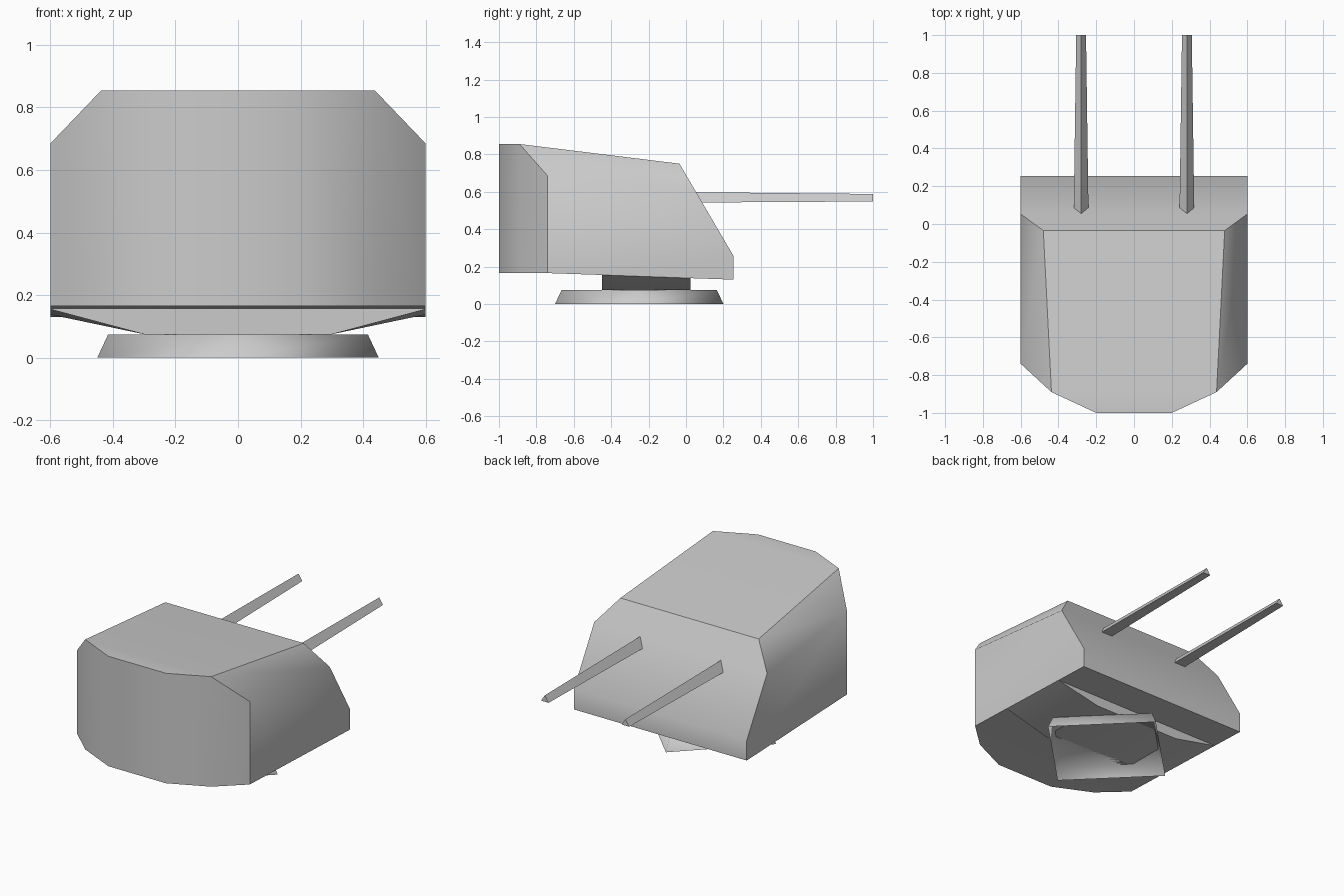
import bpy, bmesh, math
from mathutils import Vector

if "Cube" in bpy.data.objects:
    bpy.data.objects.remove(bpy.data.objects["Cube"])


def make(name, verts, faces, angle=None):
    me = bpy.data.meshes.new(name)
    me.from_pydata(verts, [], faces)
    bm = bmesh.new()
    bm.from_mesh(me)
    bmesh.ops.recalc_face_normals(bm, faces=bm.faces)
    bm.to_mesh(me)
    bm.free()
    ob = bpy.data.objects.new(name, me)
    bpy.context.collection.objects.link(ob)
    if angle:
        bpy.ops.object.select_all(action='DESELECT')
        ob.select_set(True)
        bpy.context.view_layer.objects.active = ob
        bpy.ops.object.shade_smooth_by_angle(angle=math.radians(angle))
    return ob


# Turret hull: right-hand corner points, mirrored across x
P = {
    'A': (.6, .255, .13), 'B': (.6, .255, .255),      # nose plate
    'C': (.6, .053, .6), 'D': (.48, -.035, .75),      # sloped face top
    'E': (.6, -.74, .165), 'F': (.6, -.74, .685),     # rear of side wall
    'G': (.437, -.89, .165), 'H': (.437, -.89, .855), # rear corner
    'I': (.2, -1, .165), 'J': (.2, -1, .855),         # rear plate
    'P': (.6, .025, .138), 'Q': (.3, .025, .075),     # belly trough, front
    'R': (.3, -.45, .075), 'S': (.6, -.45, .155),     # belly trough, rear
}
keys = list(P)
n = len(keys)
verts = [P[k] for k in keys] + [(-P[k][0], P[k][1], P[k][2]) for k in keys]
idx = {k: i for i, k in enumerate(keys)}
faces = []
for side in ('APSEFCB', 'CFHD', 'EGHF', 'GIJH', 'PQRS'):
    faces.append([idx[k] for k in side])
    faces.append([idx[k] + n for k in reversed(side)])
# strips spanning left to right, all the way round the profile
loop = 'ABCDHJIGESRQPA'
for a, b in zip(loop, loop[1:]):
    faces.append([idx[a], idx[b], idx[b] + n, idx[a] + n])
make('turret_hull', verts, faces, 46)

# Gun barrels: tapering three-sided bars
for s, label in ((-1, 'left'), (1, 'right')):
    x = s * .28
    v = []
    for y, w, lo, hi in ((.0, .04, .542, .598), (1, .026, .548, .588)):
        v += [(x - w, y, lo), (x + w, y, lo), (x, y, hi)]
    f = [(0, 1, 4, 3), (1, 2, 5, 4), (2, 0, 3, 5), (0, 1, 2), (3, 4, 5)]
    make('gun_barrel_' + label, v, f, 30)

# Base: diamond plan, open underneath
v = []
for r, z in ((.45, 0), (.415, .075)):
    for i in range(4):
        a = i * math.pi / 2
        v.append((r * math.cos(a), -.25 + r * math.sin(a), z))
f = [(i, (i + 1) % 4, 4 + (i + 1) % 4, 4 + i) for i in range(4)] + [(4, 5, 6, 7)]
make('turntable_base', v, f, 91)
bpy.context.object.data.set_sharp_from_angle(angle=math.radians(91))
